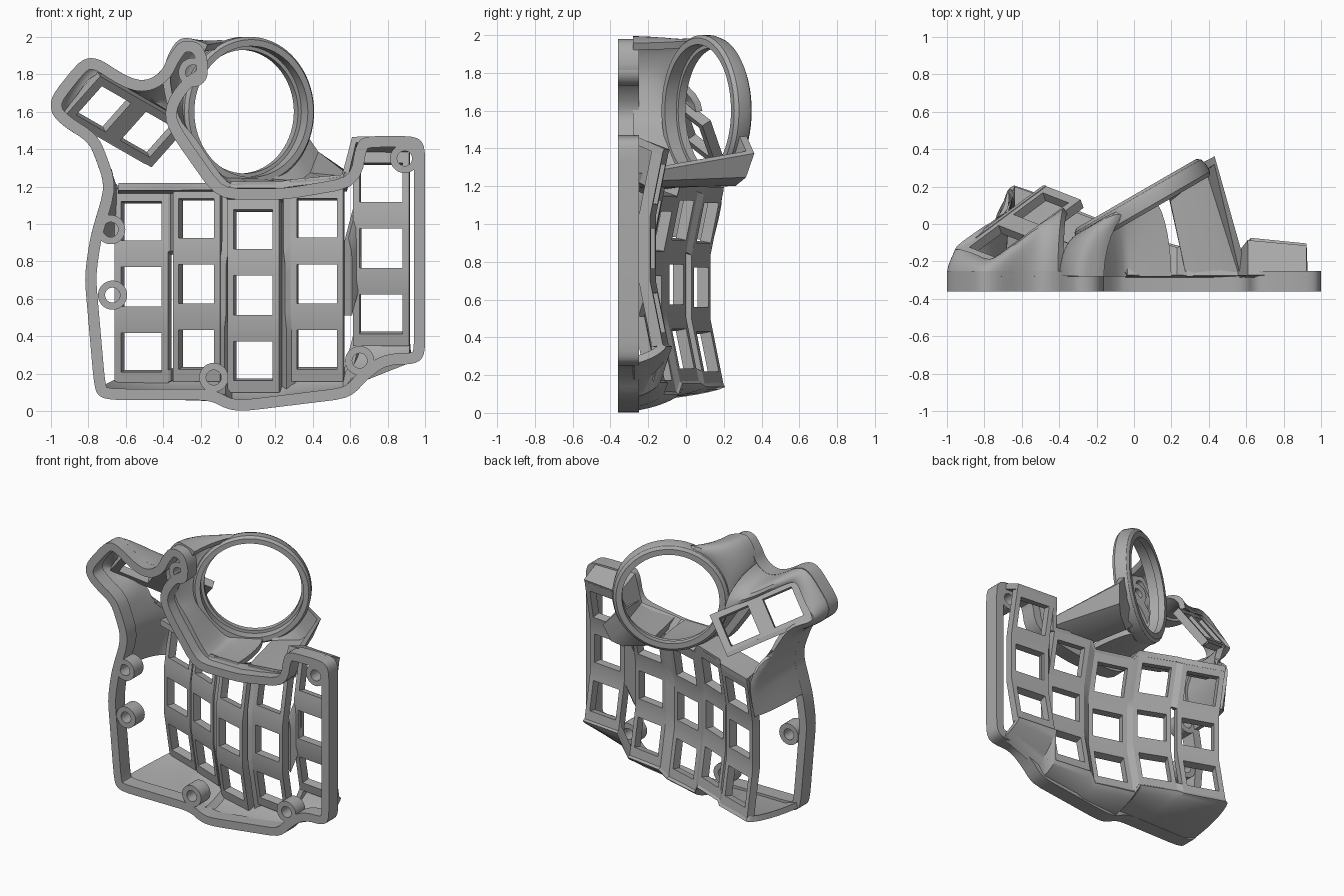
import bpy, bmesh, math
from mathutils import Vector

if "Cube" in bpy.data.objects:
    bpy.data.objects.remove(bpy.data.objects["Cube"])

GREY = bpy.data.materials.new("plain_grey")
GREY.use_nodes = True
GREY.diffuse_color = (0.4, 0.4, 0.4, 1)
GREY.node_tree.nodes["Principled BSDF"].inputs["Base Color"].default_value = GREY.diffuse_color

FRONT, RIM = -0.36, -0.25      # base plane and top of the base rim
SEAT = -0.28                   # where the walls sink into the rim


def finish(name, verts, faces, thickness=0, offset=0):
    mesh = bpy.data.meshes.new(name)
    mesh.from_pydata([tuple(v) for v in verts], [], faces)
    if not thickness:
        bm = bmesh.new()
        bm.from_mesh(mesh)
        bmesh.ops.recalc_face_normals(bm, faces=bm.faces)
        bm.to_mesh(mesh)
        bm.free()
    obj = bpy.data.objects.new(name, mesh)
    bpy.context.collection.objects.link(obj)
    mesh.materials.append(GREY)
    bpy.ops.object.select_all(action="DESELECT")
    obj.select_set(True)
    bpy.context.view_layer.objects.active = obj
    if thickness:
        mod = obj.modifiers.new("thick", "SOLIDIFY")
        mod.thickness, mod.offset = thickness, offset
        bpy.ops.object.modifier_apply(modifier=mod.name)
    bpy.ops.object.shade_smooth_by_angle(angle=math.radians(32))


def sheet(name, rails, thickness=0.04, offset=0, skip=lambda r, c: False):
    """Skin stretched over equally long rails, then thickened."""
    n = len(rails[0])
    faces = [(r * n + c, (r + 1) * n + c, (r + 1) * n + c + 1, r * n + c + 1)
             for r in range(len(rails) - 1) for c in range(n - 1) if not skip(r, c)]
    finish(name, [p for rail in rails for p in rail], faces, thickness, offset)


def swept(name, loops):
    """Closed solid through a ring of closed loops."""
    n, m = len(loops[0]), len(loops)
    faces = [(a * n + i, a * n + (i + 1) % n, (a + 1) % m * n + (i + 1) % n, (a + 1) % m * n + i)
             for a in range(m) for i in range(n)]
    finish(name, [p for loop in loops for p in loop], faces)


def bulged(low, high, power=2.0, count=8):
    """Rails that leave the rim upright and then lean over."""
    rails = []
    for k in range(count + 1):
        t = k / count
        lean, rise = t ** power, 1 - (1 - t) ** power
        rails.append([Vector((a.x + (b.x - a.x) * lean, a.y + (b.y - a.y) * rise,
                              a.z + (b.z - a.z) * lean)) for a, b in zip(low, high)])
    return rails


def dense(points, n=4):
    """Smooth curve through the points, n steps per span."""
    pts = [points[0]] + points + [points[-1]]
    out = []
    for a, b, c, d in zip(pts, pts[1:], pts[2:], pts[3:]):
        for k in range(n):
            t = k / n
            out.append(b + (c - a) * (t / 2) + (a * 2 - b * 5 + c * 4 - d) * (t * t / 2)
                       + (b * 3 - a - c * 3 + d) * (t ** 3 / 2))
    return out + [points[-1]]


# base rim: rounded outline with an inward offset
outline = [(-.06, .01), (.03, 0), (.6, .07), (.7, .18), (.8, .25), (.95, .25), (1, .3), (1, 1.42),
           (.95, 1.47), (.68, 1.47), (.63, 1.43), (.6, 1.25), (.25, 1.19), (-.08, 1.19),
           (-.3, 1.5), (-.34, 1.6), (-.26, 1.73), (-.15, 1.79), (-.18, 1.96), (-.3, 1.99),
           (-.37, 1.9), (-.41, 1.81), (-.5, 1.76), (-.6, 1.79), (-.75, 1.89), (-.84, 1.88),
           (-1, 1.68), (-1, 1.59), (-.93, 1.52), (-.8, 1.44), (-.76, 1.35), (-.71, 1.2),
           (-.79, .93), (-.82, .72), (-.77, .15), (-.75, .08), (-.68, .06), (-.15, .06)]
path = [Vector(p) for p in outline]
for _ in range(2):
    cut = []
    for a, b in zip(path, path[1:] + path[:1]):
        f = min(.25, .04 / (b - a).length)
        cut += [a.lerp(b, f), b.lerp(a, f)]
    path = cut
inner = []
for i, p in enumerate(path):
    t = (path[(i + 1) % len(path)] - path[i - 1]).normalized()
    inner.append(p + Vector((-t.y, t.x)) * .06)
swept("base_rim", [[(p.x, y, p.y) for p in loop]
                   for loop, y in ((path, FRONT), (path, RIM), (inner, RIM), (inner, FRONT))])

# screw bosses
for i, (x, z) in enumerate([(-.24, 1.81), (-.68, .97), (-.67, .62), (-.13, .18), (.65, .27), (.89, 1.35)]):
    turn = [math.tau * k / 32 for k in range(32)]
    swept(f"screw_boss_{i + 1}", [[(x + r * math.cos(a), y, z + r * math.sin(a)) for a in turn]
                                  for r, y in ((.078, FRONT), (.078, RIM), (.04, RIM), (.04, FRONT))])

# key columns: three windows each, bent at two creases
steps = [-.51, -.445, -.235, -.17, -.105, .105, .17, .235, .445, .51]
columns = [(-.64, -.355, .13, .03, .665), (-.325, -.075, 0, -.1, .68), (-.04, .235, -.12, -.2, .62),
           (.29, .57, -.18, -.22, .68), (.62, .92, -.16, -.19, .87)]
edges = []
for i, (x0, x1, y0, y1, zc) in enumerate(columns):
    rails = [[Vector((x0 + (x1 - x0) * u, y0 + (y1 - y0) * u + max(0, abs(s) - .17) * .2, zc + s))
              for s in steps] for u in (0, .12, .88, 1)]
    sheet(f"key_column_{i + 1}", rails, .06, 1,
          lambda r, c: r == 1 and c in (1, 4, 7))
    edges += [rails[0], rails[-1]]

# step walls between neighbouring columns, with slits beside the outer ones
slits = {1: (1, 2, 3, 4, 5), 7: (1, 2, 7, 8)}
for i in range(1, 9, 2):
    sheet(f"column_step_{i // 2 + 1}", [edges[i], edges[i + 1]], .05, 1,
          lambda r, c: c in slits.get(i, ()))

# bottom wall
heights = [.08, .08, .08, .07, .03, .05, .07, .1, .16, .28]
low = [Vector((e[0].x, SEAT, z)) for e, z in zip(edges, heights)]
high = [e[0] for e in edges]
low.insert(0, Vector((-.74, SEAT, .11)))
high.insert(0, high[0] - Vector((.015, .01, 0)))
sheet("bottom_wall", bulged(low, high, 1.35))

# top wall: ledge over the first two columns, full depth on the others
heights = [1.2, 1.2, 1.2, 1.2, 1.21, 1.21, 1.22, 1.25, 1.45, 1.45]
low = [Vector((e[-1].x, e[-1].y - .2 if i < 4 else SEAT, z))
       for i, (e, z) in enumerate(zip(edges, heights))]
sheet("top_wall", [low, [e[-1] for e in edges]])

# thumb plate with two windows
centre = Vector((-.615, -.005, 1.575))
along = Vector((.73, .54, -.42)).normalized()
across = Vector((.64, -.25, .72)).normalized()


def thumb(u, v):
    return centre + along * u * .32 + across * v * .15


sheet("thumb_plate", [[thumb(u, v) for v in (-1, -.71, .71, 1)] for u in (-1, -.84, -.17, .17, .84, 1)],
      .055, 1, lambda r, c: c == 1 and r in (1, 3))
sheet("thumb_lower_lip", [[thumb(u, -1) for u in (-.6, 0, 1)],
                          [thumb(u, -1) - Vector((.01, .07, 0)) for u in (-.6, 0, 1)]], .03)

# left wall flowing up into the thumb cluster, standing flush on the rim outline
span = slice(4 * 21 - 2, 4 * 32 - 1)
low = [Vector((p.x, SEAT, p.y)) for p in (a.lerp(b, .33) for a, b in zip(path[span], inner[span]))]
shoulder = edges[0]
targets = [thumb(u, v) for u, v in ((.65, 1), (.4, 1), (.05, 1), (-.75, 1), (-1, .75), (-1, -.2),
                                    (-1, -.7), (-.93, -1), (-.4, -1))]
targets += [p - Vector((.01, .02, 0)) for p in (Vector((-.69, .06, 1.31)), shoulder[9], shoulder[7])]
sheet("left_wall", bulged(low, dense(targets), 1.7))

# round ball holder, tilted
hub = Vector((.04, .115, 1.6))
side = Vector((math.cos(math.radians(30)), .5, 0))
up = Vector((0, 0, 1))
normal = Vector((-.5, side.x, 0))


def ring(deg, r=.375, h=0):
    a = math.radians(deg)
    return hub + (side * math.cos(a) + up * math.sin(a)) * r + normal * h


profile = [(.33, .055), (.37, .055), (.39, .04), (.4, .01), (.4, -.04), (.385, -.06),
           (.35, -.06), (.35, .01), (.33, .01)]
swept("ball_ring", [[ring(d, r, h) for d in range(0, 360, 5)] for r, h in profile])

# skin from the rim up to the ring
feet = [(-.17, 1.94), (-.22, 1.96), (-.3, 1.97), (-.36, 1.88), (-.38, 1.75), (-.33, 1.56),
        (-.24, 1.44), (-.07, 1.21), (.05, 1.21), (.2, 1.21)]
low = dense([Vector((x, SEAT, z)) for x, z in feet])
high = dense([ring(d) for d in (88, 105, 125, 145, 165, 190, 215, 240, 255, 278)])
sheet("ring_skin", bulged(low, high, 1.7))

# bracket on the right of the ring
foot = [Vector((x, SEAT, z)) for x, z in ((.28, 1.21), (.48, 1.22), (.58, 1.24), (.59, 1.27))]
corner = [Vector(p) for p in ((.19, .13, 1.22), (.34, .25, 1.22), (.39, .3, 1.26), (.43, .34, 1.38))]
sheet("ring_bracket", [foot, corner, [ring(d) for d in (290, 310, 325, 342)]], .045)
